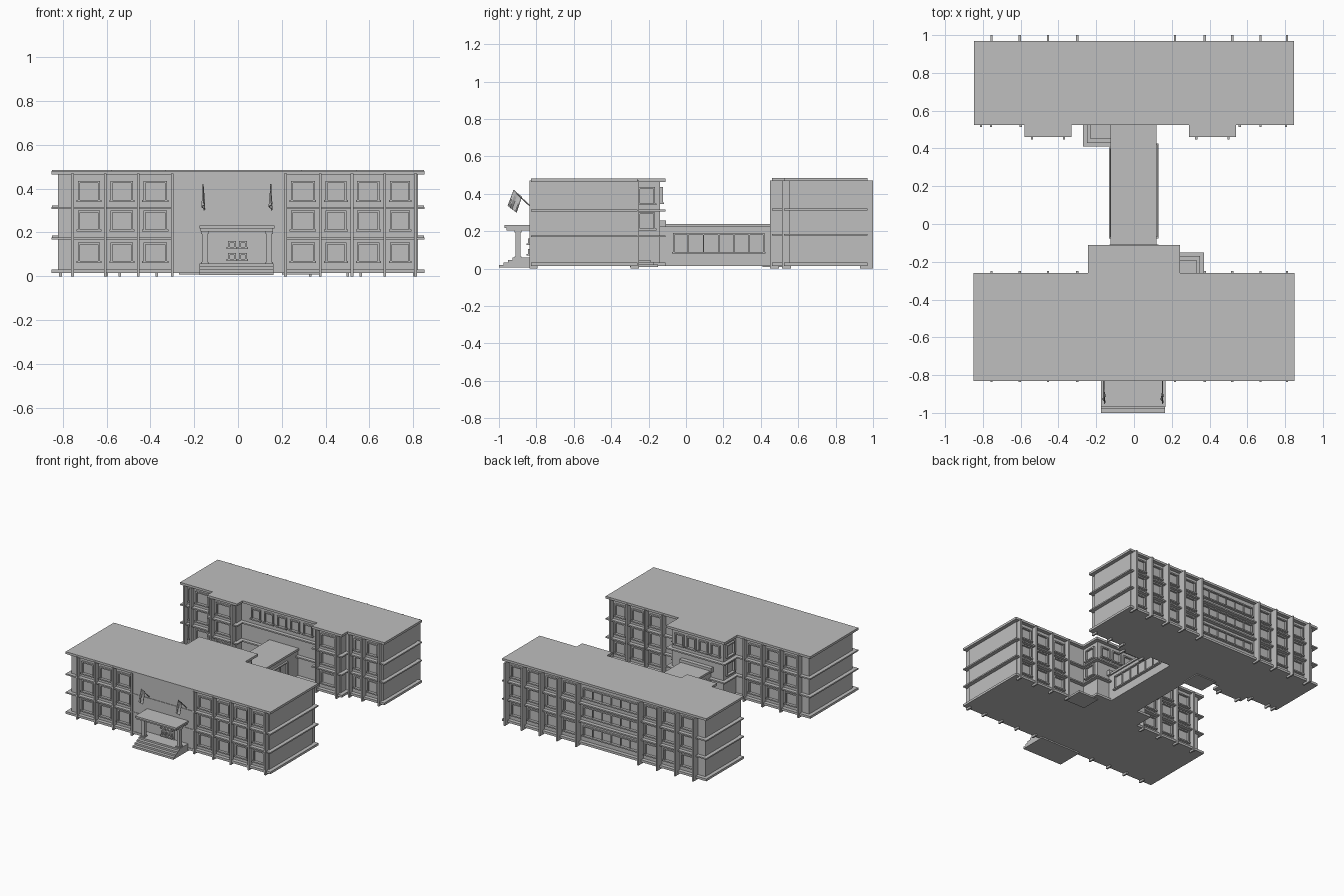
import bpy, bmesh, math
from mathutils import Vector

if "Cube" in bpy.data.objects:
    bpy.data.objects.remove(bpy.data.objects["Cube"])

stone = bpy.data.materials.new("stone grey")
stone.use_nodes = True
GREY = (0.52, 0.52, 0.52, 1)
stone.diffuse_color = GREY
stone.node_tree.nodes["Principled BSDF"].inputs["Base Color"].default_value = GREY


def finish(name, bm):
    bmesh.ops.recalc_face_normals(bm, faces=bm.faces)
    mesh = bpy.data.meshes.new(name)
    bm.to_mesh(mesh)
    bm.free()
    mesh.materials.append(stone)
    obj = bpy.data.objects.new(name, mesh)
    bpy.context.collection.objects.link(obj)
    return obj


def boxes(name, items):
    """One object from (x0, x1, y0, y1, z0, z1) boxes."""
    bm = bmesh.new()
    for b in items:
        lo, hi = Vector(b[0::2]), Vector(b[1::2])
        for v in bmesh.ops.create_cube(bm, size=1)["verts"]:
            v.co = Vector(((lo[i] + hi[i]) / 2 + v.co[i] * (hi[i] - lo[i])) for i in range(3))
    return finish(name, bm)


def prism(name, outline, z0, z1):
    """Upright prism from a plan outline."""
    bm = bmesh.new()
    face = bm.faces.new([bm.verts.new((x, y, z0)) for x, y in outline])
    top = bmesh.ops.extrude_face_region(bm, geom=[face])["geom"]
    bmesh.ops.translate(bm, vec=(0, 0, z1 - z0), verts=[v for v in top if isinstance(v, bmesh.types.BMVert)])
    return finish(name, bm)


def slot(along, u0, u1, wall, out, z0, z1):
    """Box on a wall: along 'x' or 'y', from the wall plane outward by out."""
    a, b = sorted((wall - out * 0.2, wall + out))
    return (u0, u1, a, b, z0, z1) if along == "x" else (a, b, u0, u1, z0, z1)


def window(along, u0, u1, wall, side, z0, z1, panes=1):
    """Raised frame, mullions, transom and sill."""
    t, d = 0.009, 0.014 * side
    parts = [slot(along, u0, u1, wall, d, z1 - t, z1),
             slot(along, u0 - 0.006, u1 + 0.006, wall, d * 1.4, z0, z0 + t)]
    for u in (u0, u1 - t):
        parts.append(slot(along, u, u + t, wall, d, z0, z1))
    for k in range(1, panes):
        u = u0 + (u1 - u0) * k / panes
        parts.append(slot(along, u - 0.003, u + 0.003, wall, d * 0.6, z0, z1))
    return parts


def facade(name, fins, wall, side, floors, reach):
    """Fins on a long wall, with a window in each narrow bay."""
    ribs = [slot("x", x - 0.006, x + 0.006, wall, reach * side, 0, 0.47) for x in fins]
    boxes(name + "_fins", ribs)
    panes = []
    for a, b in zip(fins, fins[1:]):
        if b - a < 0.2:
            for z in floors:
                panes += window("x", a + 0.024, b - 0.024, wall, side, z + 0.03, z + 0.125)
    boxes(name + "_windows", panes)


# plan outlines: slabs overhang the walls by an inset
def front_plan(i):
    w, p = 0.85 - i, 0.243 - i
    return [(-w, -0.83 + i), (w, -0.83 + i), (w, -0.26 - i), (p, -0.26 - i),
            (p, -0.11 - i), (-p, -0.11 - i), (-p, -0.26 - i), (-w, -0.26 - i)]


def rear_plan(i):
    w, f, b = 0.848 - i, 0.525 + i, 0.46 + i
    return [(-w, f), (-0.58 + i, f), (-0.58 + i, b), (-0.33 - i, b), (-0.33 - i, f),
            (0.29 + i, f), (0.29 + i, b), (0.54 - i, b), (0.54 - i, f), (w, f),
            (w, 0.97 - i), (-w, 0.97 - i)]


INSET = 0.028
for wing, plan, levels in (("front", front_plan, (0.015, 0.168, 0.306, 0.464)),
                           ("rear", rear_plan, (0.015, 0.176, 0.312, 0.468))):
    prism(wing + "_walls", plan(INSET), 0.02, 0.47)
    for label, z in zip(("base", "lower_floor", "upper_floor", "roof"), levels):
        thick = 0.017 if label in ("base", "roof") else 0.01
        prism(f"{wing}_{label}_slab", plan(0), z, z + thick)

FRONT_FLOORS = (0.03, 0.175, 0.31)
REAR_FLOORS = (0.035, 0.182, 0.318)
LEFT_FINS = [-0.755, -0.605, -0.455, -0.3]
RIGHT_FINS = [0.217, 0.375, 0.52, 0.67, 0.81]

# long facades
facade("front_entrance_side", LEFT_FINS + RIGHT_FINS, -0.802, -1, FRONT_FLOORS, 0.035)
facade("front_court_side", LEFT_FINS, -0.288, 1, FRONT_FLOORS, 0.038)
facade("front_court_side_left", RIGHT_FINS[1:], -0.288, 1, FRONT_FLOORS, 0.038)
facade("rear_back_side", LEFT_FINS + RIGHT_FINS, 0.942, 1, REAR_FLOORS, 0.058)
facade("rear_court_outer_right", [-0.81, -0.757, -0.6], 0.553, -1, REAR_FLOORS, 0.04)
facade("rear_court_outer_left", [0.56, 0.67, 0.805], 0.553, -1, REAR_FLOORS, 0.04)
facade("rear_bay_right", [-0.54, -0.37], 0.488, -1, REAR_FLOORS, 0.04)
facade("rear_bay_left", [0.33, 0.5], 0.488, -1, REAR_FLOORS, 0.04)

# plain panel above the entrance
boxes("entrance_wall", [(-0.3, 0.217, -0.826, -0.79, 0.03, 0.465)])

# long window strips, stair windows and projection windows
strips = []
for z in REAR_FLOORS:
    strips += window("x", -0.275, 0.19, 0.942, 1, z + 0.035, z + 0.115, 6)
boxes("rear_strip_windows", strips)
row = []
for k in range(5):
    x = -0.27 + k * 0.108
    row += window("x", x, x + 0.075, 0.553, -1, 0.355, 0.44)
for k in range(4):
    x = -0.19 + k * 0.1
    row += window("x", x, x + 0.075, -0.138, 1, 0.345, 0.435)
for side in (-1, 1):
    for z in FRONT_FLOORS[1:]:
        row += window("y", -0.255, -0.165, 0.215 * side, side, z + 0.03, z + 0.125)
boxes("court_windows", row)

# link corridor
boxes("corridor", [(-0.112, 0.11, -0.15, 0.56, 0.02, 0.23)])
boxes("corridor_roof", [(-0.125, 0.12, -0.14, 0.55, 0.222, 0.238)])
boxes("corridor_base", [(-0.12, 0.115, -0.14, 0.55, 0.015, 0.032)])
boxes("corridor_parapet", [(-0.13, 0.13, -0.14, -0.108, 0.222, 0.258)])
boxes("corridor_windows", window("y", -0.07, 0.42, 0.11, 1, 0.08, 0.19, 6)
      + window("y", -0.07, 0.4, -0.112, -1, 0.08, 0.19, 6))

# entrance porch
boxes("entrance_steps", [(-0.175, 0.163, -1 + 0.024 * k, -0.8, 0.005, 0.02 + 0.013 * k) for k in range(4)])
boxes("canopy", [(-0.17, 0.16, -0.96, -0.8, 0.205, 0.218), (-0.176, 0.166, -0.97, -0.8, 0.218, 0.232)])
posts = []
for x in (-0.152, 0.142):
    posts.append((x - 0.012, x + 0.012, -0.912, -0.886, 0.05, 0.21))
    posts.append((x - 0.017, x + 0.017, -0.918, -0.88, 0.05, 0.066))
    posts.append((x - 0.017, x + 0.017, -0.918, -0.88, 0.193, 0.206))
boxes("canopy_posts", posts)
door = [(-0.062, 0.052, -0.832, -0.82, 0.055, 0.175)]
for x in (-0.046, 0.004):
    for z in (0.07, 0.125):
        door += window("x", x, x + 0.036, -0.832, -1, z, z + 0.036)
boxes("entrance_door", door)

# courtyard corner steps
boxes("left_court_steps", [(0.2, 0.37 - 0.02 * k, -0.3, -0.15 - 0.02 * k, 0.008, 0.022 + 0.012 * k) for k in range(3)])
boxes("right_court_steps", [(-0.27 + 0.02 * k, -0.1, 0.41 + 0.02 * k, 0.56, 0.008, 0.022 + 0.012 * k) for k in range(3)])

# angled flagpoles with hanging cloth
for label, x in (("right", -0.16), ("left", 0.15)):
    base, tip = Vector((x, -0.825, 0.325)), Vector((x, -0.922, 0.42))
    bm = bmesh.new()
    bmesh.ops.create_cone(bm, cap_ends=True, segments=8, radius1=0.003, radius2=0.003, depth=(tip - base).length)
    turn = (tip - base).to_track_quat("Z", "Y")
    for v in bm.verts:
        v.co = turn @ v.co + (base + tip) / 2
    finish(label + "_flagpole", bm)
    bm = bmesh.new()
    bmesh.ops.create_grid(bm, x_segments=8, y_segments=4, size=0.5)
    for v in bm.verts:
        a, b = v.co.x + 0.5, v.co.y + 0.5
        v.co = tip + Vector((0.008 * math.sin(a * 9) * b, 0.045 * a - 0.03 * b, -0.035 * a - 0.085 * b))
    cloth = finish(label + "_flag", bm)
    cloth.modifiers.new("thickness", "SOLIDIFY").thickness = 0.003
